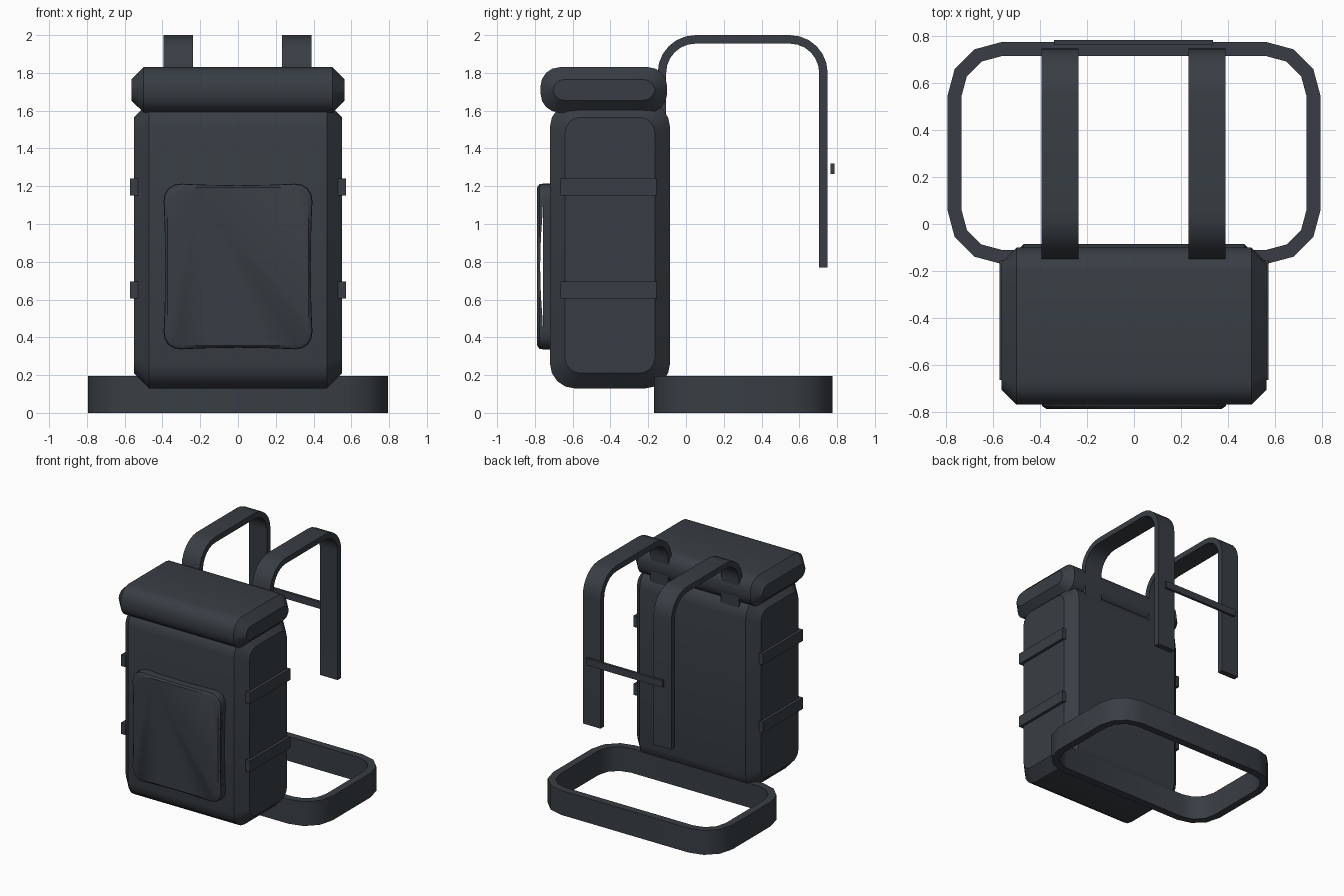
import bpy, bmesh, math

if "Cube" in bpy.data.objects:
    bpy.data.objects.remove(bpy.data.objects["Cube"])

slate = bpy.data.materials.new("dark slate fabric")
slate.diffuse_color = (0.040, 0.048, 0.058, 1)
slate.use_nodes = True
slate.node_tree.nodes["Principled BSDF"].inputs["Base Color"].default_value = slate.diffuse_color


def rounded(a0, a1, b0, b1, r, seg=4):
    """Closed rounded rectangle as (a, b) points, counter-clockwise."""
    pts = []
    corners = [(a1 - r, b1 - r), (a0 + r, b1 - r), (a0 + r, b0 + r), (a1 - r, b0 + r)]
    for i, (ca, cb) in enumerate(corners):
        for k in range(seg + 1):
            t = math.pi / 2 * (i + k / seg)
            pts.append((ca + r * math.cos(t), cb + r * math.sin(t)))
    return pts


def loft(name, rings, caps=(True, True), closed=False):
    """Skin between equal-sized rings of 3D points."""
    bm = bmesh.new()
    rows = [[bm.verts.new(p) for p in ring] for ring in rings]
    n = len(rows[0])
    pairs = list(zip(rows, rows[1:]))
    if closed:
        pairs.append((rows[-1], rows[0]))
    for a, b in pairs:
        for i in range(n):
            j = (i + 1) % n
            bm.faces.new((a[i], a[j], b[j], b[i]))
    if not closed:
        if caps[0]:
            bm.faces.new(rows[0][::-1])
        if caps[1]:
            bm.faces.new(rows[-1])
    bmesh.ops.recalc_face_normals(bm, faces=bm.faces)
    mesh = bpy.data.meshes.new(name)
    bm.to_mesh(mesh)
    bm.free()
    obj = bpy.data.objects.new(name, mesh)
    bpy.context.collection.objects.link(obj)
    mesh.materials.append(slate)
    bpy.ops.object.select_all(action='DESELECT')
    obj.select_set(True)
    bpy.context.view_layer.objects.active = obj
    bpy.ops.object.shade_smooth_by_angle(angle=math.radians(32))
    return obj


def box(name, x0, x1, y0, y1, z0, z1):
    ring = [(x0, y0), (x1, y0), (x1, y1), (x0, y1)]
    return loft(name, [[(x, y, z) for x, y in ring] for z in (z0, z1)])


def chamfered_bag(name, half, y0, y1, z0, z1, r, c):
    """Side profile swept across x, with chamfered ends."""
    rings = []
    for x, d in ((-half, c), (-half + c, 0), (half - c, 0), (half, c)):
        prof = rounded(y0 + d, y1 - d, z0 + d, z1 - d, r - d * 0.6)
        rings.append([(x, y, z) for y, z in prof])
    return loft(name, rings)


# Main bag and rolled lid
chamfered_bag("bag_body", 0.55, -0.72, -0.085, 0.13, 1.645, 0.13, 0.08)
chamfered_bag("lid", 0.565, -0.77, -0.10, 1.59, 1.83, 0.10, 0.065)


# Front pocket: flat pad plus a front shell with bowed-in edges
def pocket_ring(inset, y, bow, y_bow=0):
    hx, hz, cz, r = 0.40 - inset, 0.445 - inset, 0.775, 0.10 - inset * 0.5
    out = []
    corners = rounded(-hx, hx, -hz, hz, r)
    for i, p in enumerate(corners):
        q = corners[(i + 1) % len(corners)]
        steps = 8 if i % 5 == 4 else 1   # subdivide the straight sides
        for k in range(steps):
            a = p[0] + (q[0] - p[0]) * k / steps
            b = p[1] + (q[1] - p[1]) * k / steps
            u, v = max(0, 1 - (a / hx) ** 2), max(0, 1 - (b / hz) ** 2)
            out.append((a * (1 - bow * v / hx), y - y_bow * max(0, 1 - (b / 0.3) ** 2),
                        cz + b * (1 - bow * u / hz)))
    return out


loft("pocket_pad", [pocket_ring(0, -0.70, 0.015), pocket_ring(0, -0.757, 0.015)])
loft("pocket_front", [pocket_ring(0, -0.757, 0.015, 0.015),
                      pocket_ring(0.004, -0.776, 0.012),
                      pocket_ring(0.027, -0.788, 0)], caps=(False, True))

# Compression straps on both sides
for side, sx in (("left", -1), ("right", 1)):
    for level, z in (("lower", 0.65), ("upper", 1.195)):
        xs = sorted((sx * 0.53, sx * 0.573))
        box(f"{level}_side_strap_{side}", *xs, -0.665, -0.155, z - 0.045, z + 0.045)

# Shoulder straps: arched path in the y-z plane with a flat section
TH, R, N = 0.045, 0.20, 6
for side, x0, x1 in (("left", -0.395, -0.237), ("right", 0.232, 0.39)):
    path = [(-0.15, 1.50, -1, 0)]
    for cy, start in ((0.05, math.pi), (0.55, math.pi / 2)):
        for k in range(N + 1):
            t = start - math.pi / 2 * k / N
            c, s = math.cos(t), math.sin(t)
            path.append((cy + R * c, 1.80 + R * s, c, s))
    path.append((0.75, 0.77, 1, 0))
    rings = [[(x0, y, z), (x1, y, z), (x1, y - TH * ny, z - TH * nz),
              (x0, y - TH * ny, z - TH * nz)] for y, z, ny, nz in path]
    loft("shoulder_strap_" + side, rings)

# Chest strap
box("chest_strap", -0.34, 0.337, 0.765, 0.785, 1.265, 1.32)

# Hip belt: hollow rounded loop
outer = rounded(-0.795, 0.795, -0.17, 0.775, 0.23, 3)
inner = rounded(-0.735, 0.735, -0.11, 0.715, 0.17, 3)
loft("hip_belt", [[(x, y, z) for x, y in loop] for loop, z in
                  ((outer, 0), (outer, 0.195), (inner, 0.195), (inner, 0))], closed=True)
